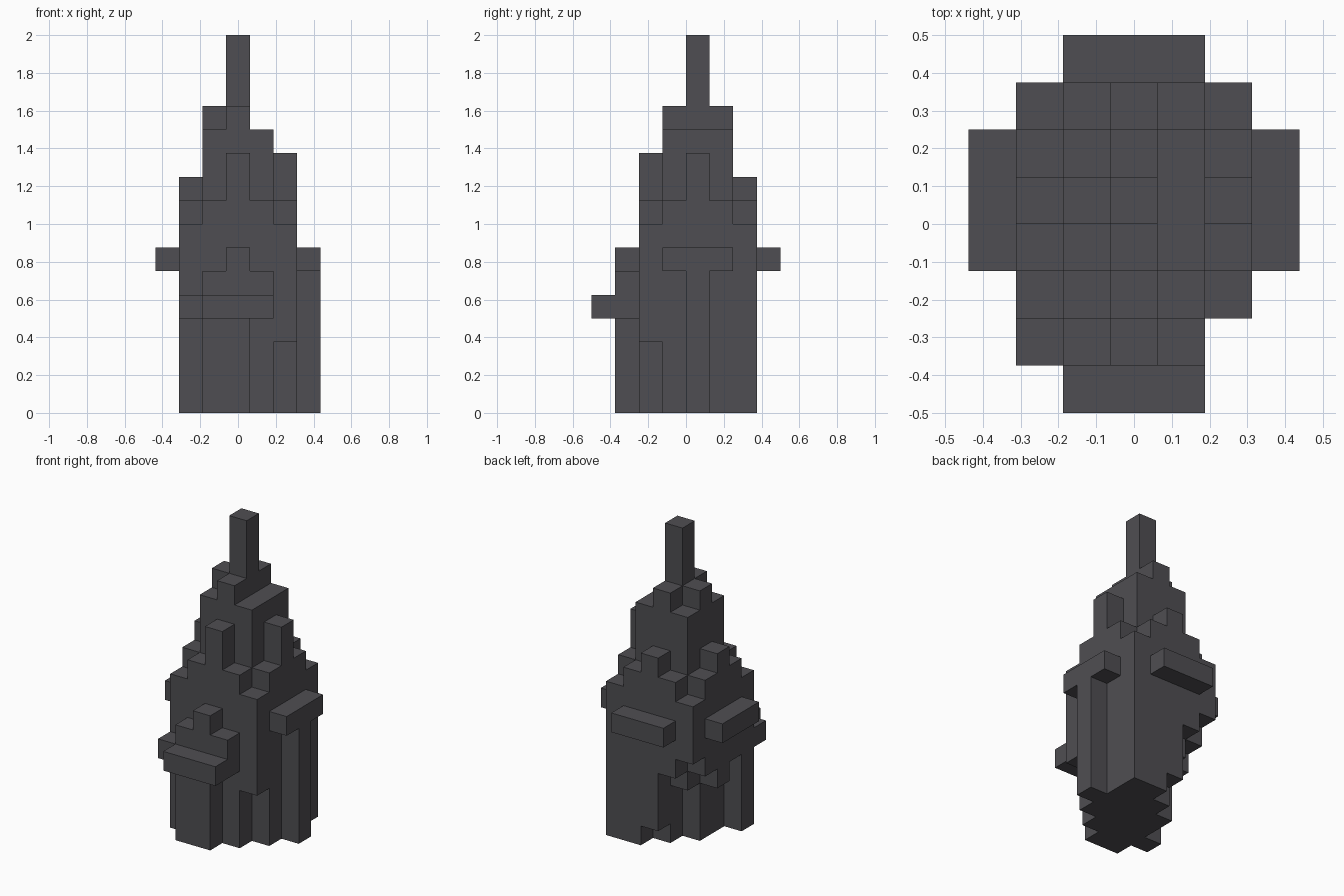
import bpy
import bmesh
from mathutils import Vector

cube = bpy.data.objects.get("Cube")
if cube:
    bpy.data.objects.remove(cube, do_unlink=True)

CELL = 0.125
ORIGIN = Vector((3.5, 4, 0))

stone = bpy.data.materials.new("dark_grey_stone")
stone.use_nodes = True
colour = (0.078, 0.076, 0.085, 1)
stone.diffuse_color = colour
bsdf = next(n for n in stone.node_tree.nodes if n.type == 'BSDF_PRINCIPLED')
bsdf.inputs["Base Color"].default_value = colour


def block(xs, ys, zs):
    """Cells filling a box; each range is (first, end)."""
    return {(x, y, z) for x in range(*xs) for y in range(*ys) for z in range(*zs)}


def column(x, y, bottom, top):
    return block((x, x + 1), (y, y + 1), (bottom, top))


parts = {}

# Main body: stepped roof edge, with an underside that rises at the back corner
undersides = {(5, 2): 3, (3, 6): 1, (2, 6): 4, (1, 6): 5,
              (2, 5): 3, (1, 5): 4, (1, 4): 3, (1, 3): 4}
body = set()
for x in range(1, 6):
    for y in range(2, 7):
        steps = abs(x - 3) + abs(y - 4)
        body |= column(x, y, undersides.get((x, y), 0), min(12 - steps, 10))
parts["body"] = body
parts["front_pinnacle"] = column(3, 2, 10, 11)
parts["side_pinnacle"] = column(5, 4, 10, 11)

# Upper tower with a raised crown and a spire
parts["tower"] = block((2, 5), (3, 6), (10, 12))
parts["crown"] = block((3, 4), (3, 6), (12, 13)) | column(2, 4, 12, 13)
parts["spire"] = column(3, 4, 13, 16)

# Front porch with stepped gable
parts["front_porch"] = block((2, 4), (1, 2), (0, 4))
parts["front_gable"] = (block((1, 5), (1, 2), (4, 5)) | block((2, 5), (1, 2), (5, 6))
                        | column(3, 1, 6, 7))

# Ledges and the side buttress
parts["front_ledge"] = block((2, 5), (0, 1), (4, 5))
parts["back_ledge"] = block((2, 5), (7, 8), (6, 7))
parts["left_ledge"] = block((6, 7), (3, 6), (6, 7))
parts["right_ledge"] = block((0, 1), (3, 6), (6, 7))
parts["left_buttress"] = column(6, 4, 0, 6)

solid = set().union(*parts.values())


def build(name, cells):
    """Make the exposed faces of a part's cells."""
    bm = bmesh.new()
    for cell in cells:
        centre = Vector(cell) + Vector((0.5, 0.5, 0.5)) - ORIGIN
        for axis in range(3):
            for sign in (-1, 1):
                n = Vector((0, 0, 0))
                n[axis] = sign
                if tuple(int(c + d) for c, d in zip(cell, n)) in solid:
                    continue
                u = Vector((n.z, n.x, n.y))
                v = n.cross(u)
                corners = (-u - v, u - v, u + v, v - u)
                bm.faces.new([bm.verts.new((centre + (n + c) / 2) * CELL)
                              for c in corners])
    bmesh.ops.remove_doubles(bm, verts=bm.verts, dist=CELL / 100)
    mesh = bpy.data.meshes.new(name)
    bm.to_mesh(mesh)
    bm.free()
    mesh.materials.append(stone)
    bpy.context.collection.objects.link(bpy.data.objects.new(name, mesh))


for part_name, part_cells in parts.items():
    build(part_name, part_cells)
